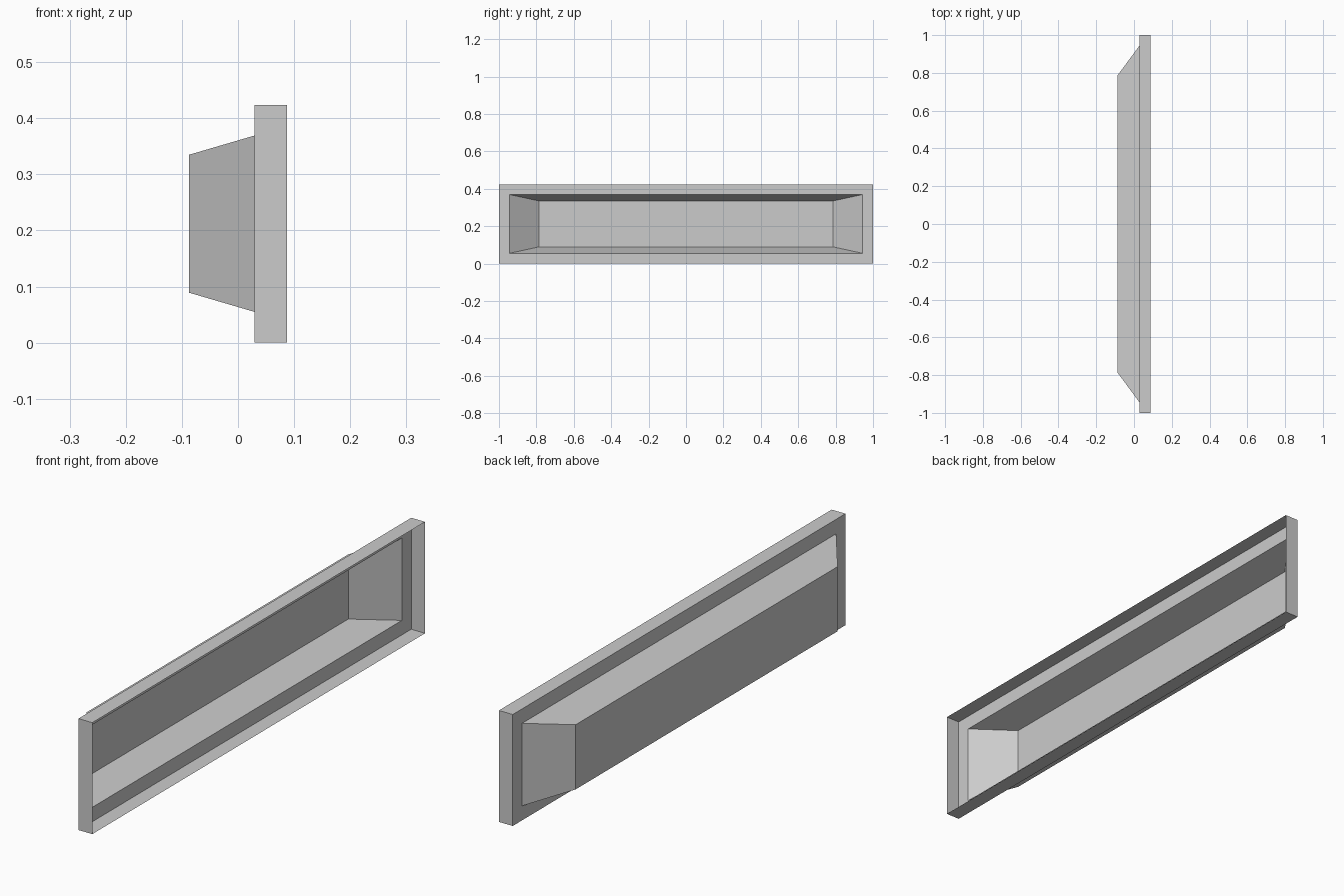
import bpy, bmesh

old = bpy.data.objects.get("Cube")
if old:
    bpy.data.objects.remove(old, do_unlink=True)

grey = bpy.data.materials.new("light_grey")
grey.use_nodes = True
grey.diffuse_color = (0.6, 0.6, 0.6, 1)
grey.node_tree.nodes["Principled BSDF"].inputs["Base Color"].default_value = (0.6, 0.6, 0.6, 1)

MID_Z = 0.212


def sheet(name, rings, closed=False):
    """Thin sheet joining rectangles given as (x, half length, half height)."""
    bm = bmesh.new()
    loops = []
    for x, ly, lz in rings:
        corners = ((-ly, -lz), (ly, -lz), (ly, lz), (-ly, lz))
        loops.append([bm.verts.new((x, y, MID_Z + z)) for y, z in corners])
    for a, b in zip(loops, loops[1:]):
        for i in range(4):
            j = (i + 1) % 4
            bm.faces.new((a[i], a[j], b[j], b[i]))
    if closed:
        bm.faces.new(loops[-1])
    mesh = bpy.data.meshes.new(name)
    bm.to_mesh(mesh)
    bm.free()
    mesh.materials.append(grey)
    obj = bpy.data.objects.new(name, mesh)
    bpy.context.collection.objects.link(obj)
    return obj


outer_front = (0.087, 1.0, MID_Z)
outer_back = (0.029, 1.0, MID_Z)
opening = (0.029, 0.944, 0.157)
recess_back = (-0.087, 0.787, 0.123)

# Open outer rim, flat flange behind it, and the tapered recess
sheet("outer_rim", [outer_front, outer_back])
sheet("flange", [outer_back, opening])
sheet("tapered_recess", [opening, recess_back], closed=True)
